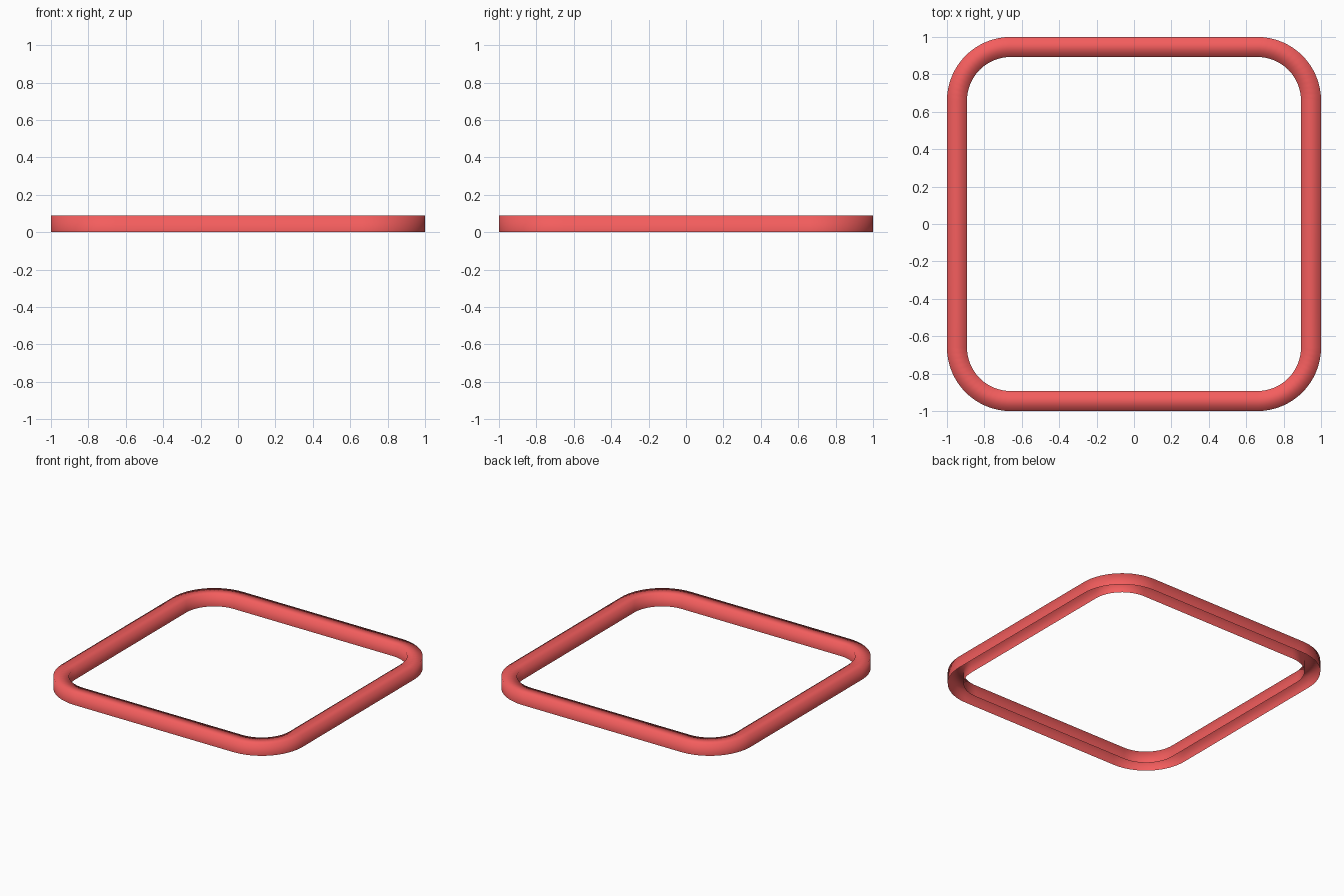
import bpy, bmesh, math

if "Cube" in bpy.data.objects:
    bpy.data.objects.remove(bpy.data.objects["Cube"])

CENTER, R_OUT, R_IN, H, SEG = 0.66, 0.34, 0.233, 0.088, 16

def loop(bm, r, z):
    """Rounded-square ring of vertices."""
    vs = []
    for k, (sx, sy) in enumerate([(1, 1), (-1, 1), (-1, -1), (1, -1)]):
        for i in range(SEG + 1):
            a = math.pi / 2 * (k + i / SEG)
            vs.append(bm.verts.new((sx * CENTER + r * math.cos(a),
                                    sy * CENTER + r * math.sin(a), z)))
    return vs

# open-bottomed channel: outer wall, top, inner wall
bm = bmesh.new()
rings = [loop(bm, r, z) for r, z in [(R_OUT, 0), (R_OUT, H), (R_IN, H), (R_IN, 0)]]
for a, b in zip(rings, rings[1:]):
    n = len(a)
    for i in range(n):
        j = (i + 1) % n
        bm.faces.new((a[i], a[j], b[j], b[i]))
for f in bm.faces:
    f.smooth = True  # soft shading across the rim corners
me = bpy.data.meshes.new("rounded_square_rim")
bm.to_mesh(me)
bm.free()
rim = bpy.data.objects.new("rounded_square_rim", me)
bpy.context.collection.objects.link(rim)

# red finish
mat = bpy.data.materials.new("red")
mat.diffuse_color = (0.9, 0.11, 0.11, 1)
mat.use_nodes = True
mat.node_tree.nodes["Principled BSDF"].inputs["Base Color"].default_value = mat.diffuse_color
me.materials.append(mat)
